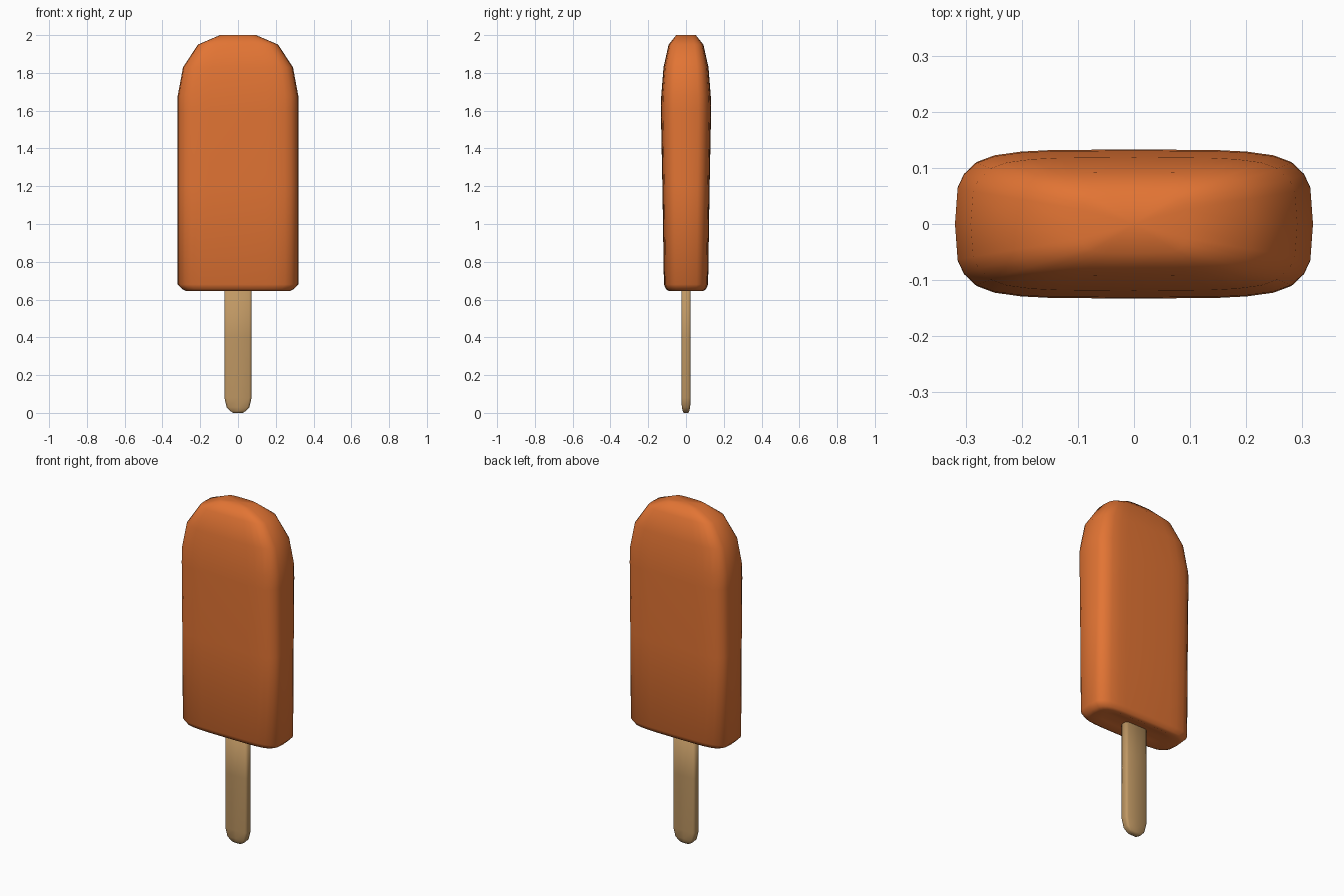
import bpy, bmesh

if "Cube" in bpy.data.objects:
    bpy.data.objects.remove(bpy.data.objects["Cube"])


def material(name, rgb):
    m = bpy.data.materials.new(name)
    m.diffuse_color = (*rgb, 1)
    m.use_nodes = True
    m.node_tree.nodes["Principled BSDF"].inputs["Base Color"].default_value = m.diffuse_color
    return m


def full_section(quarter):
    """Mirror a quarter outline (from +x to +y) into a closed loop."""
    q = quarter
    left = [(-x, y) for x, y in reversed(q[:-1])]
    half = q + left
    return half + [(x, -y) for x, y in reversed(half[1:-1])]


def loft(name, section, rings, mat):
    """Skin a unit section through rings of (z, half width, half depth)."""
    bm = bmesh.new()
    loops = [[bm.verts.new((x * hx, y * hy, z)) for x, y in section]
             for z, hx, hy in rings]
    n = len(section)
    for a, b in zip(loops, loops[1:]):
        for i in range(n):
            j = (i + 1) % n
            bm.faces.new((a[i], a[j], b[j], b[i]))
    # fan caps
    for loop, z, flip in ((loops[0], rings[0][0], True), (loops[-1], rings[-1][0], False)):
        c = bm.verts.new((0, 0, z))
        for i in range(n):
            j = (i + 1) % n
            bm.faces.new((loop[j], loop[i], c) if flip else (loop[i], loop[j], c))
    bmesh.ops.recalc_face_normals(bm, faces=bm.faces)
    for f in bm.faces:
        f.smooth = True
    me = bpy.data.meshes.new(name)
    bm.to_mesh(me)
    bm.free()
    me.materials.append(mat)
    ob = bpy.data.objects.new(name, me)
    bpy.context.collection.objects.link(ob)
    return ob


orange = material("orange ice", (0.76, 0.175, 0.034))
wood = material("pale wood", (0.52, 0.31, 0.125))

# Ice body: soft rectangle with a domed top and a slightly dished underside
ice_section = full_section([(1, 0), (0.985, 0.49), (0.95, 0.67), (0.88, 0.83),
                            (0.78, 0.92), (0.63, 0.97), (0.47, 0.99), (0, 1)])
loft("ice_body", ice_section, [
    (0.66, 0.20, 0.05), (0.645, 0.275, 0.09), (0.655, 0.295, 0.106),
    (0.68, 0.319, 0.117), (1.20, 0.319, 0.125), (1.60, 0.319, 0.133),
    (1.68, 0.319, 0.131), (1.83, 0.291, 0.119), (1.95, 0.212, 0.092),
    (2.0, 0.095, 0.052)], orange)

# Stick: thin rounded bar with a rounded lower end
stick_section = full_section([(1, 0), (1, 0.45), (0.95, 0.8), (0.82, 1), (0, 1)])
loft("stick", stick_section, [
    (0.0, 0.025, 0.012), (0.01, 0.042, 0.018), (0.03, 0.06, 0.022),
    (0.08, 0.072, 0.025), (0.40, 0.072, 0.025), (0.75, 0.072, 0.025)], wood)
